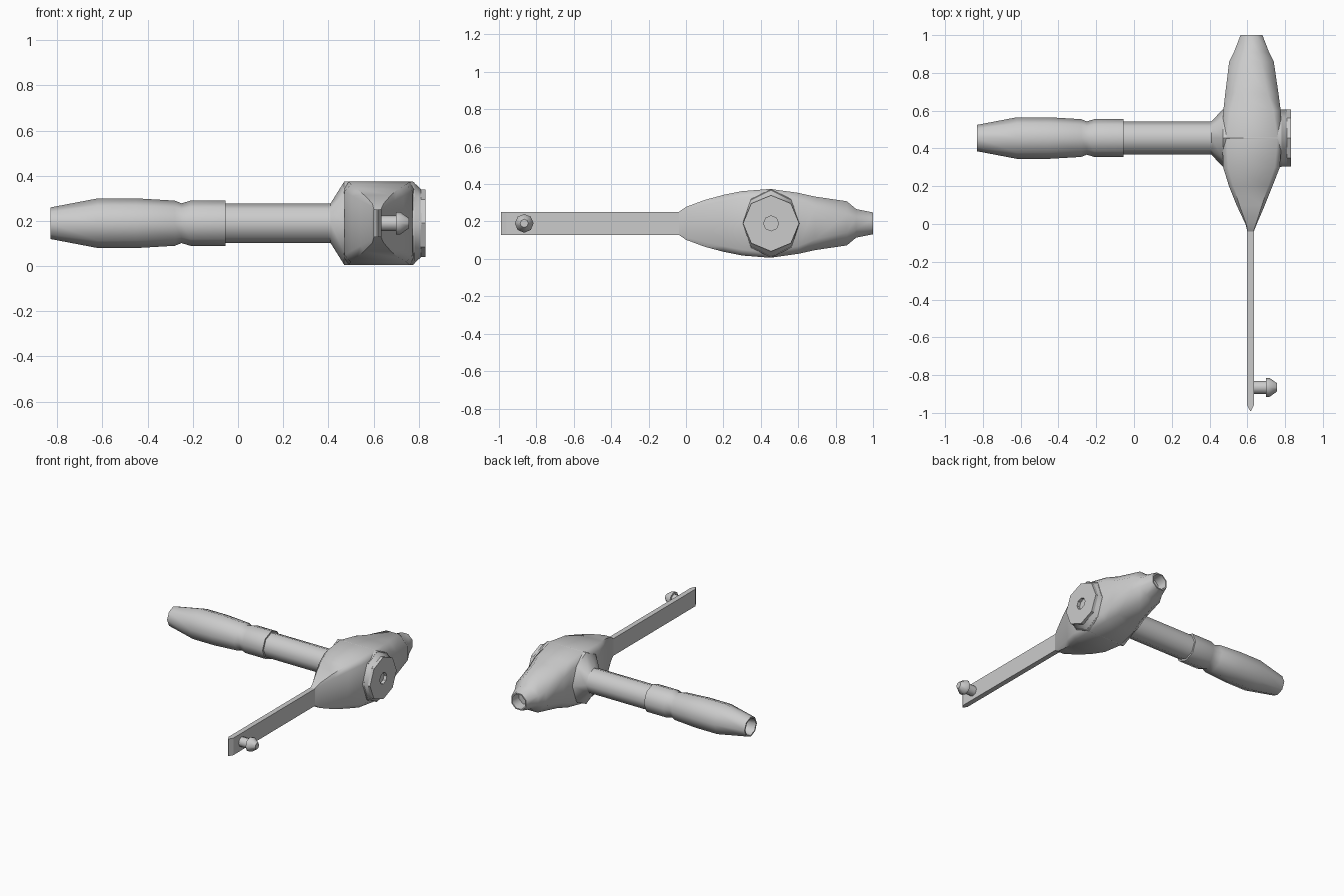
import bpy, bmesh
from math import cos, sin, pi, radians

cube = bpy.data.objects.get("Cube")
if cube:
    bpy.data.objects.remove(cube, do_unlink=True)

grey = bpy.data.materials.new("plain grey")
grey.use_nodes = True
grey.diffuse_color = (0.6, 0.6, 0.6, 1)
grey.node_tree.nodes["Principled BSDF"].inputs["Base Color"].default_value = (0.6, 0.6, 0.6, 1)

AXIS_Y, AXIS_Z, BODY_X = 0.455, 0.19, 0.622


def loft(name, rings, angle):
    """Skin equal-sized rings and close both ends."""
    bm = bmesh.new()
    loops = [[bm.verts.new(p) for p in ring] for ring in rings]
    for a, b in zip(loops, loops[1:]):
        n = len(a)
        for i in range(n):
            j = (i + 1) % n
            bm.faces.new((a[i], a[j], b[j], b[i]))
    bm.faces.new(loops[0])
    bm.faces.new(loops[-1])
    bmesh.ops.recalc_face_normals(bm, faces=bm.faces)
    mesh = bpy.data.meshes.new(name)
    bm.to_mesh(mesh)
    bm.free()
    mesh.materials.append(grey)
    ob = bpy.data.objects.new(name, mesh)
    bpy.context.collection.objects.link(ob)
    bpy.ops.object.select_all(action='DESELECT')
    ob.select_set(True)
    bpy.context.view_layer.objects.active = ob
    bpy.ops.object.shade_smooth_by_angle(angle=radians(angle))
    return ob


def turned(name, profile, y=AXIS_Y, sides=8, angle=50):
    """Part turned about an x axis; profile rows are x, y radius, z radius."""
    rings = [[(x, y + ry * cos(2 * pi * i / sides), AXIS_Z + rz * sin(2 * pi * i / sides))
              for i in range(sides)] for x, ry, rz in profile]
    return loft(name, rings, angle)


def round_profile(rows):
    return [(x, r, r) for x, r in rows]


def section(y, x, a, b, k):
    """Box section with cut corners; k is the uncut share of each side."""
    pts = [(a, -b * k), (a, b * k), (a * k, b), (-a * k, b),
           (-a, b * k), (-a, -b * k), (-a * k, -b), (a * k, -b)]
    return [(x + px, y, AXIS_Z + pz) for px, pz in pts]


# Bulbous body, from blade root to hollow rear nozzle
body_rows = [
    (-0.04, 0.617, 0.017, 0.060, 0.9), (0.0, 0.620, 0.030, 0.088, 0.85),
    (0.1, 0.618, 0.075, 0.125, 0.8), (0.2, 0.618, 0.115, 0.152, 0.8),
    (0.3, 0.622, 0.150, 0.172, 0.82), (0.45, 0.625, 0.158, 0.184, 0.85),
    (0.6, 0.625, 0.152, 0.163, 0.75), (0.69, 0.624, 0.141, 0.143, 0.6),
    (0.86, BODY_X, 0.118, 0.118, 0.42), (0.91, BODY_X, 0.093, 0.076, 0.42),
    (1.0, BODY_X, 0.058, 0.058, 0.42), (1.0, BODY_X, 0.050, 0.050, 0.42),
    (0.93, BODY_X, 0.045, 0.045, 0.42)]
loft("body", [section(*row) for row in body_rows], 50)

# Cross hub that flares from the handle shaft
turned("hub", [(0.40, 0.088, 0.088), (0.41, 0.088, 0.088), (0.47, 0.152, 0.184),
               (0.775, 0.152, 0.184), (0.782, 0.152, 0.180)])

# Side shoulder and eight-sided cap with a recess
turned("hub_shoulder", [(0.775, 0.152, 0.184), (0.812, 0.15, 0.148),
                        (0.812, 0.04, 0.04), (0.785, 0.04, 0.04)])
turned("side_cap", round_profile([(0.808, 0.04), (0.808, 0.15), (0.83, 0.15),
                                  (0.83, 0.04), (0.785, 0.04)]), angle=30)

# Handle: shaft, collar and hollow-ended grip
turned("handle_shaft", round_profile([(-0.1, 0.088), (0.43, 0.088)]))
turned("handle_grip", round_profile([
    (-0.75, 0.05), (-0.83, 0.060), (-0.83, 0.070), (-0.62, 0.110), (-0.45, 0.110),
    (-0.28, 0.100), (-0.25, 0.088), (-0.21, 0.100), (-0.055, 0.100), (-0.055, 0.080)]))

# Flat blade with a wedge tip
blade_rows = [(-0.99, 0.002), (-0.96, 0.018), (0.02, 0.018)]
loft("blade", [[(0.617 + sx * w, y, AXIS_Z + sz * 0.061)
                for sx, sz in ((-1, -1), (1, -1), (1, 1), (-1, 1))]
               for y, w in blade_rows], 20)

# Thumb knob on the blade
turned("blade_knob", round_profile([(0.625, 0.035), (0.70, 0.035), (0.70, 0.050),
                                    (0.718, 0.050), (0.757, 0.022)]), y=-0.865)
